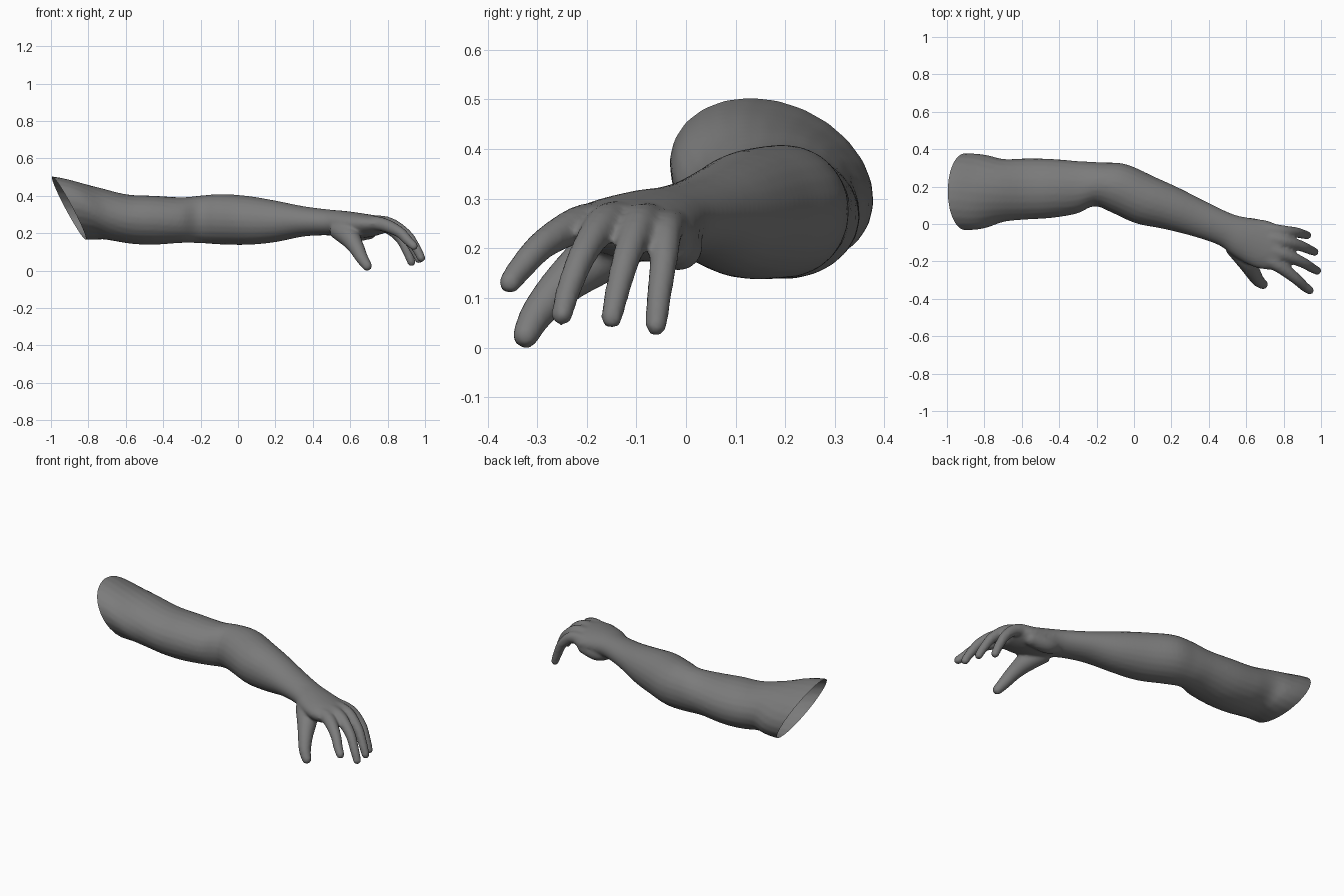
import bpy, bmesh
from math import sin, cos, tan, pi, radians
from mathutils import Vector

if "Cube" in bpy.data.objects:
    bpy.data.objects.remove(bpy.data.objects["Cube"])

SIDES = 24
bm = bmesh.new()


def spline(rows, steps):
    """Catmull-Rom interpolation through rows of numbers."""
    rows = [Vector(r) for r in rows]
    out = []
    for i in range(len(rows) - 1):
        p0, p1, p2 = rows[max(i - 1, 0)], rows[i], rows[i + 1]
        p3 = rows[min(i + 2, len(rows) - 1)]
        for k in range(steps):
            t = k / steps
            out.append(0.5 * (2 * p1 + (p2 - p0) * t + (2 * p0 - 5 * p1 + 4 * p2 - p3) * t ** 2
                              + (3 * p1 - p0 - 3 * p2 + p3) * t ** 3))
    return out + [rows[-1]]


def loft(frames):
    """Closed skin over rings given as (centre, side vector, up vector)."""
    rings = []
    for c, s, u in frames:
        rings.append([bm.verts.new(c + s * cos(a) + u * sin(a))
                      for a in (2 * pi * i / SIDES for i in range(SIDES))])
    for r, q in zip(rings, rings[1:]):
        for i in range(SIDES):
            j = (i + 1) % SIDES
            bm.faces.new((r[i], r[j], q[j], q[i]))
    bm.faces.new(rings[0][::-1])
    bm.faces.new(rings[-1])


def digit(points):
    """Tapered finger through (x, y, z, radius) with a round tip."""
    rows = spline(points, 5)
    pts = [Vector(r[:3]) for r in rows]
    frames = []
    for i, p in enumerate(pts):
        d = (pts[min(i + 1, len(pts) - 1)] - pts[max(i - 1, 0)]).normalized()
        s = d.cross(Vector((0, 0, 1))).normalized()
        frames.append((p, s * rows[i][3], s.cross(d) * rows[i][3]))
    loft(frames)
    tip = bmesh.ops.create_icosphere(bm, subdivisions=3, radius=rows[-1][3])["verts"]
    bmesh.ops.translate(bm, verts=tip, vec=pts[-1])


# Shoulder to palm: x, y, z, half width, half height, yaw, backward lean, roll
sections = [
    (-1.01, 0.172, 0.342, 0.213, 0.160, 0, 28, 24),
    (-0.89, 0.172, 0.333, 0.214, 0.158, 0, 28, 24),
    (-0.80, 0.171, 0.322, 0.203, 0.148, 0, 24, 20),
    (-0.70, 0.179, 0.300, 0.170, 0.140, 0, 13, 10),
    (-0.58, 0.187, 0.275, 0.164, 0.132, 0, 5, 5),
    (-0.45, 0.190, 0.269, 0.159, 0.131, 0, 0, 5),
    (-0.30, 0.195, 0.270, 0.141, 0.122, -4, 0, 0),
    (-0.19, 0.212, 0.274, 0.119, 0.128, -10, 0, 0),
    (-0.08, 0.190, 0.274, 0.135, 0.135, -16, 0, 0),
    (0.06, 0.128, 0.268, 0.134, 0.130, -21, 0, 0),
    (0.20, 0.083, 0.263, 0.117, 0.111, -21, 0, 0),
    (0.35, 0.027, 0.263, 0.099, 0.081, -22, 0, 0),
    (0.49, -0.030, 0.257, 0.091, 0.069, -23, 0, 0),
    (0.58, -0.073, 0.246, 0.112, 0.072, -20, 0, 4),
    (0.69, -0.110, 0.240, 0.130, 0.062, -14, 0, 6),
    (0.785, -0.133, 0.244, 0.112, 0.042, -6, 0, 4),
]
frames = []
for x, y, z, w, h, yaw, lean, roll in spline(sections, 5):
    a, b, r = radians(yaw), radians(lean), radians(roll)
    side = Vector((-sin(a) * cos(r), cos(a) * cos(r), -sin(r))) * w
    up = Vector((-sin(a) * sin(r), cos(a) * sin(r), cos(r))) * h
    side.x -= tan(b) * side.z
    up.x -= tan(b) * up.z
    frames.append((Vector((x, y, z)), side, up))
loft(frames)

# Pad on the little-finger side of the palm
digit([(0.51, -0.025, 0.235, 0.040), (0.60, -0.015, 0.205, 0.049), (0.70, -0.025, 0.208, 0.042)])

# Little, ring, middle and index fingers, then the thumb
digit([(0.68, -0.025, 0.243, 0.038), (0.79, -0.040, 0.235, 0.034), (0.865, -0.045, 0.175, 0.028),
       (0.905, -0.055, 0.100, 0.025), (0.927, -0.060, 0.045, 0.022)])
digit([(0.68, -0.070, 0.255, 0.038), (0.80, -0.092, 0.250, 0.035), (0.89, -0.117, 0.190, 0.029),
       (0.94, -0.138, 0.115, 0.025), (0.967, -0.150, 0.060, 0.022)])
digit([(0.68, -0.120, 0.258, 0.038), (0.80, -0.162, 0.252, 0.036), (0.90, -0.205, 0.193, 0.029),
       (0.955, -0.237, 0.115, 0.025), (0.980, -0.250, 0.066, 0.022)])
digit([(0.67, -0.170, 0.255, 0.040), (0.77, -0.220, 0.247, 0.037), (0.86, -0.288, 0.208, 0.030),
       (0.91, -0.333, 0.160, 0.026), (0.940, -0.355, 0.131, 0.023)])
digit([(0.53, -0.110, 0.225, 0.054), (0.592, -0.180, 0.182, 0.056), (0.630, -0.248, 0.128, 0.043),
       (0.662, -0.300, 0.068, 0.034), (0.690, -0.323, 0.025, 0.027)])

bmesh.ops.recalc_face_normals(bm, faces=bm.faces)
mesh = bpy.data.meshes.new("arm")
bm.to_mesh(mesh)
bm.free()
arm = bpy.data.objects.new("arm", mesh)
bpy.context.collection.objects.link(arm)
bpy.context.view_layer.objects.active = arm
arm.select_set(True)

# Fuse palm and fingers into one skin
fuse = arm.modifiers.new("fuse", "REMESH")
fuse.mode = "VOXEL"
fuse.voxel_size = 0.009
soften = arm.modifiers.new("soften", "SMOOTH")
soften.factor = 0.5
soften.iterations = 5
for name in ("fuse", "soften"):
    bpy.ops.object.modifier_apply(modifier=name)

# Slanted open end at the shoulder
bm = bmesh.new()
bm.from_mesh(arm.data)
bmesh.ops.bisect_plane(bm, geom=bm.verts[:] + bm.edges[:] + bm.faces[:],
                       plane_co=(-0.903, 0.172, 0.333), plane_no=(-0.88, -0.09, -0.49),
                       clear_outer=True)
bm.to_mesh(arm.data)
bm.free()
bpy.ops.object.shade_smooth()

# Dark grey skin
skin = bpy.data.materials.new("dark_grey")
skin.diffuse_color = (0.2, 0.2, 0.2, 1)
skin.use_nodes = True
skin.node_tree.nodes["Principled BSDF"].inputs["Base Color"].default_value = skin.diffuse_color
arm.data.materials.clear()
arm.data.materials.append(skin)
